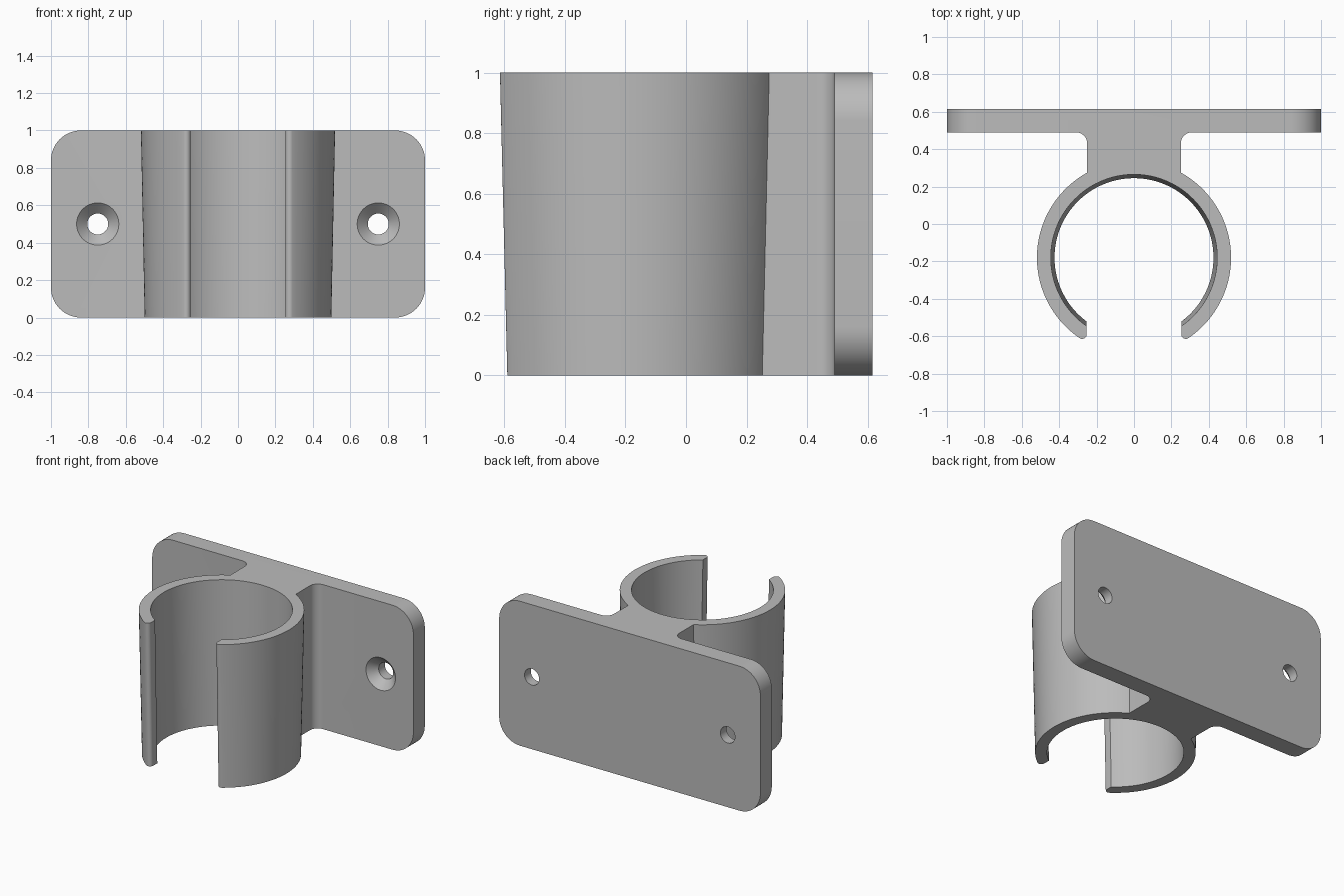
import bpy, bmesh
from math import sin, cos, pi, sqrt, atan2, asin

if "Cube" in bpy.data.objects:
    bpy.data.objects.remove(bpy.data.objects["Cube"], do_unlink=True)

grey = bpy.data.materials.new("plain grey")
grey.use_nodes = True
grey.diffuse_color = (0.5, 0.5, 0.5, 1)
grey.node_tree.nodes["Principled BSDF"].inputs["Base Color"].default_value = (0.5, 0.5, 0.5, 1)

RING_Y = -0.18      # centre of the clip ring
HALF_GAP = 0.253    # half width of the clip opening
NECK = 0.25         # half width of the neck
FRONT, BACK = 0.49, 0.615   # plate faces


def arc(cx, cy, r, a0, a1, n):
    steps = [a0 + (a1 - a0) * i / n for i in range(n + 1)]
    return [(cx + r * cos(a), cy + r * sin(a)) for a in steps]


def loft(name, rings, closed=False):
    """Skin matching point loops; cap the ends unless the loops form a ring."""
    bm = bmesh.new()
    loops = [[bm.verts.new(p) for p in ring] for ring in rings]
    for low, high in zip(loops, loops[1:]):
        for i in range(len(low)):
            j = (i + 1) % len(low)
            bm.faces.new((low[i], low[j], high[j], high[i]))
    bm.faces.new(loops[0])
    bm.faces.new(loops[-1])
    bmesh.ops.recalc_face_normals(bm, faces=bm.faces)
    mesh = bpy.data.meshes.new(name)
    bm.to_mesh(mesh)
    bm.free()
    mesh.materials.append(grey)
    obj = bpy.data.objects.new(name, mesh)
    bpy.context.collection.objects.link(obj)
    return obj


def clip_outline(outer, inner):
    """Outline of the open ring with its neck, mirrored across x = 0."""
    tip = 0.024
    tx = HALF_GAP + tip
    ty = RING_Y - sqrt((outer - tip) ** 2 - tx ** 2)
    lean = atan2(ty - RING_Y, tx)
    join = pi / 2 - asin(NECK / outer)
    fillet = 0.06
    half = arc(tx, ty, tip, -pi, lean, 10)
    half += arc(0, RING_Y, outer, lean, join, 48)[1:]
    half += arc(NECK + fillet, FRONT - fillet, fillet, pi, pi / 2, 10)
    half.append((NECK + fillet, FRONT + 0.06))
    mirrored = [(-x, y) for x, y in reversed(half)]
    # bore, running from the left tip round the back to the right tip
    end = asin(HALF_GAP / inner) - pi / 2
    bore = arc(0, RING_Y, inner, pi - end, end, 96)
    return half + mirrored + bore


def combine(target, other, operation):
    mod = target.modifiers.new(operation.title(), "BOOLEAN")
    mod.operation = operation
    mod.solver = "EXACT"
    mod.object = other
    bpy.context.view_layer.objects.active = target
    bpy.ops.object.modifier_apply(modifier=mod.name)
    bpy.data.objects.remove(other, do_unlink=True)


# Tapered clip ring and neck
clip = loft("clip_ring", [
    [(x, y, 0) for x, y in clip_outline(0.499, 0.425)],
    [(x, y, 1) for x, y in clip_outline(0.519, 0.445)],
])

# Wall plate with rounded corners
R = 0.16
corners = [(1 - R, 1 - R), (R - 1, 1 - R), (R - 1, R), (1 - R, R)]
outline = []
for k, (cx, cz) in enumerate(corners):
    outline += arc(cx, cz, R, k * pi / 2, (k + 1) * pi / 2, 16)
bracket = loft("wall_bracket", [[(x, y, z) for x, z in outline] for y in (FRONT, BACK)])
combine(bracket, clip, "UNION")

# Countersunk screw holes
profile = [(FRONT - 0.02, 0.133), (FRONT + 0.057, 0.056), (BACK + 0.05, 0.056)]
for side in (-1, 1):
    cutter = loft("screw_hole_cutter", [
        [(x, y, z) for x, z in arc(side * 0.75, 0.5, r, 0, 2 * pi, 48)[:-1]]
        for y, r in profile])
    cutter.hide_render = True
    combine(bracket, cutter, "DIFFERENCE")

# Smooth curves, crisp edges
bpy.ops.object.select_all(action="DESELECT")
bracket.select_set(True)
bpy.context.view_layer.objects.active = bracket
bpy.ops.object.shade_smooth_by_angle(angle=pi / 6)
